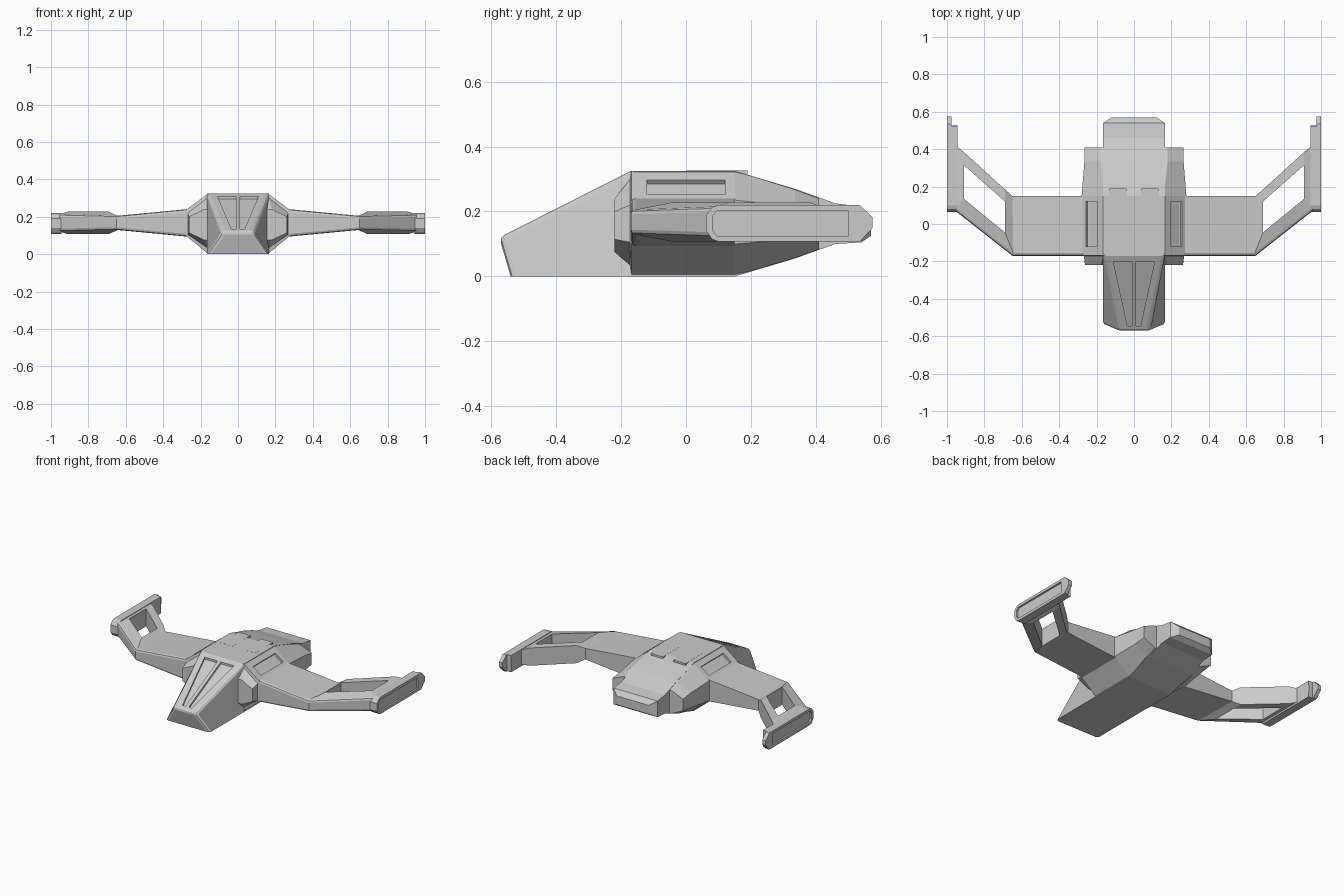
import bpy, bmesh
from mathutils import Vector

if "Cube" in bpy.data.objects:
    bpy.data.objects.remove(bpy.data.objects["Cube"])


def finish(bm, name, mirror=False):
    bmesh.ops.recalc_face_normals(bm, faces=bm.faces)
    me = bpy.data.meshes.new(name)
    bm.to_mesh(me)
    bm.free()
    ob = bpy.data.objects.new(name, me)
    bpy.context.collection.objects.link(ob)
    if mirror:
        m = ob.modifiers.new("mirror", 'MIRROR')
        m.use_mirror_merge = False
    return ob


def loft(sections):
    """Skin equal-length point loops and cap both ends."""
    bm = bmesh.new()
    rings = [[bm.verts.new(p) for p in s] for s in sections]
    n = len(rings[0])
    for a, b in zip(rings, rings[1:]):
        for i in range(n):
            j = (i + 1) % n
            bm.faces.new((a[i], a[j], b[j], b[i]))
    bm.faces.new(rings[0])
    bm.faces.new(rings[-1][::-1])
    return bm


def bevel(bm, test, width, segments=2):
    bmesh.ops.recalc_face_normals(bm, faces=bm.faces)
    edges = [e for e in bm.edges if test(e.verts[0].co, e.verts[1].co)]
    bmesh.ops.bevel(bm, geom=edges, offset=width, segments=segments,
                    profile=0.5, affect='EDGES', clamp_overlap=True)


def cut(ob, cutter_bm):
    """Carve a recess; the cutter is removed afterwards."""
    c = finish(cutter_bm, "cutter")
    c.hide_render = True
    m = ob.modifiers.new("cut", 'BOOLEAN')
    m.object, m.operation, m.solver = c, 'DIFFERENCE', 'EXACT'
    bpy.context.view_layer.objects.active = ob
    bpy.ops.object.modifier_move_to_index(modifier="cut", index=0)
    bpy.ops.object.modifier_apply(modifier="cut")
    bpy.data.objects.remove(c)


# Hull: (top y, z, half width), (bottom y, z, half width)
hull = [
    ((-.575, .12, .08), (-.54, 0, .165)),
    ((-.17, .325, .165), (-.17, 0, .165)),
    ((.15, .325, .165), (.15, 0, .165)),
    ((.335, .27, .165), (.335, .055, .165)),
    ((.46, .225, .165), (.46, .1, .165)),
    ((.54, .215, .165), (.54, .105, .165)),
    ((.57, .185, .12), (.57, .125, .12)),
]
bm = loft([[(-t[2], t[0], t[1]), (t[2], t[0], t[1]),
            (b[2], b[0], b[1]), (-b[2], b[0], b[1])] for t, b in hull])


def nose_edge(a, b):
    top = a.z > .1 and b.z > .1 and min(a.y, b.y) < -.5
    front = max(a.y, b.y) < -.5 and max(a.z, b.z) > .1
    return top or front


bevel(bm, nose_edge, .016)
fuselage = finish(bm, "fuselage")


# Canopy windows: shallow wedges sunk into the sloped nose
def slope(y):
    return .325 + (y + .17) * .205 / .405


for s in (-1, 1):
    outline = [(.012, -.2), (.11, -.2), (.035, -.545), (.012, -.545)]
    cut(fuselage, loft([[(s * x, y, slope(y) + d) for x, y in outline]
                        for d in (-.014, .05)]))

# Flush roof hatches whose rear lip stands clear of the sloped tail
hatch = [(.04, 0), (.13, 0), (.13, .19), (.04, .19)]
finish(loft([[(x, y, z) for x, y in hatch] for z in (.305, .3255)]),
       "roof_hatch", True)

# Side engine pods: y, inner x, top z, outer x, shoulder z, lower z, bottom z
pod = [
    (-.22, .18, .24, .262, .2, .115, .075),
    (-.172, .165, .3, .268, .22, .105, .035),
    (-.168, .16, .325, .28, .235, .1, .002),
    (.15, .16, .325, .28, .235, .1, .002),
    (.335, .18, .268, .265, .215, .115, .057),
    (.41, .18, .24, .265, .205, .125, .085),
]
engine = finish(loft([[(.14, y, t), (xi, y, t), (xo, y, sh), (xo, y, lo),
                       (xi, y, b), (.14, y, b)]
                      for y, xi, t, xo, sh, lo, b in pod]), "engine_pod", True)

# Long recess in the sloped shoulder of each pod
normal = Vector((.6, 0, .8))
corners = [Vector(p) for p in ((.197, -.12, .297), (.256, -.12, .253),
                               (.256, .12, .253), (.197, .12, .297))]
cut(engine, loft([[p + normal * d for p in corners] for d in (-.015, .05)]))

# Wing with open forked end: x, y, half thickness
MID = .1675
P = dict(A=(.2, -.17, .08), B=(.2, .15, .08), C=(.65, -.17, .0375),
         D=(.65, .15, .0375), E=(.69, .185, .06), F=(.69, .12, .06),
         G=(.69, -.045, .06), H=(.91, .385, .06), I=(.91, .315, .06),
         J=(.91, .135, .06), K=(.955, .42, .045), L=(.955, .07, .045))
bm = bmesh.new()
up = {k: bm.verts.new((x, y, MID + h)) for k, (x, y, h) in P.items()}
down = {k: bm.verts.new((x, y, MID - h)) for k, (x, y, h) in P.items()}
pair = {up[k]: down[k] for k in P}
for f in ("ACDB", "CGFED", "CLJG", "EFIH", "HIJLK"):
    bm.faces.new([up[k] for k in f])
rim = [e for e in bm.edges if e.is_boundary]
for f in ("ACDB", "CGFED", "CLJG", "EFIH", "HIJLK"):
    bm.faces.new([down[k] for k in f[::-1]])
for e in rim:
    a, b = e.verts
    bm.faces.new((a, b, pair[b], pair[a]))


def leading_edge(a, b):
    xs = sorted((a.x, b.x))
    flat = abs(a.y + .17) < .001 and abs(b.y + .17) < .001
    strut = abs(xs[0] - .65) < .001 and xs[1] > .95 and min(a.y, b.y) < -.1
    return xs[1] - xs[0] > .1 and (flat or strut)


bevel(bm, leading_edge, .014)
finish(bm, "wing", True)

# Wing-tip pods: long chamfered plate with a thicker inner half
front = [(.1, .107), (.08, .115), (.063, .14), (.063, .19), (.08, .213), (.1, .22)]
outer = front + [(.535, .22), (.575, .182), (.575, .15), (.535, .107)]
inner = front + [(.525, .22), (.5255, .182), (.5255, .15), (.525, .107)]
finish(loft([[(x, y, z) for y, z in inner] for x in (.945, .98)]),
       "tip_inner", True)
tip = finish(loft([[(x, y, z) for y, z in outer] for x in (.975, 1.0)]),
             "tip_outer", True)
panel = [(.095, .125), (.5, .125), (.5, .202), (.095, .202), (.082, .185), (.082, .142)]
cut(tip, loft([[(x, y, z) for y, z in panel] for x in (.988, 1.05)]))
